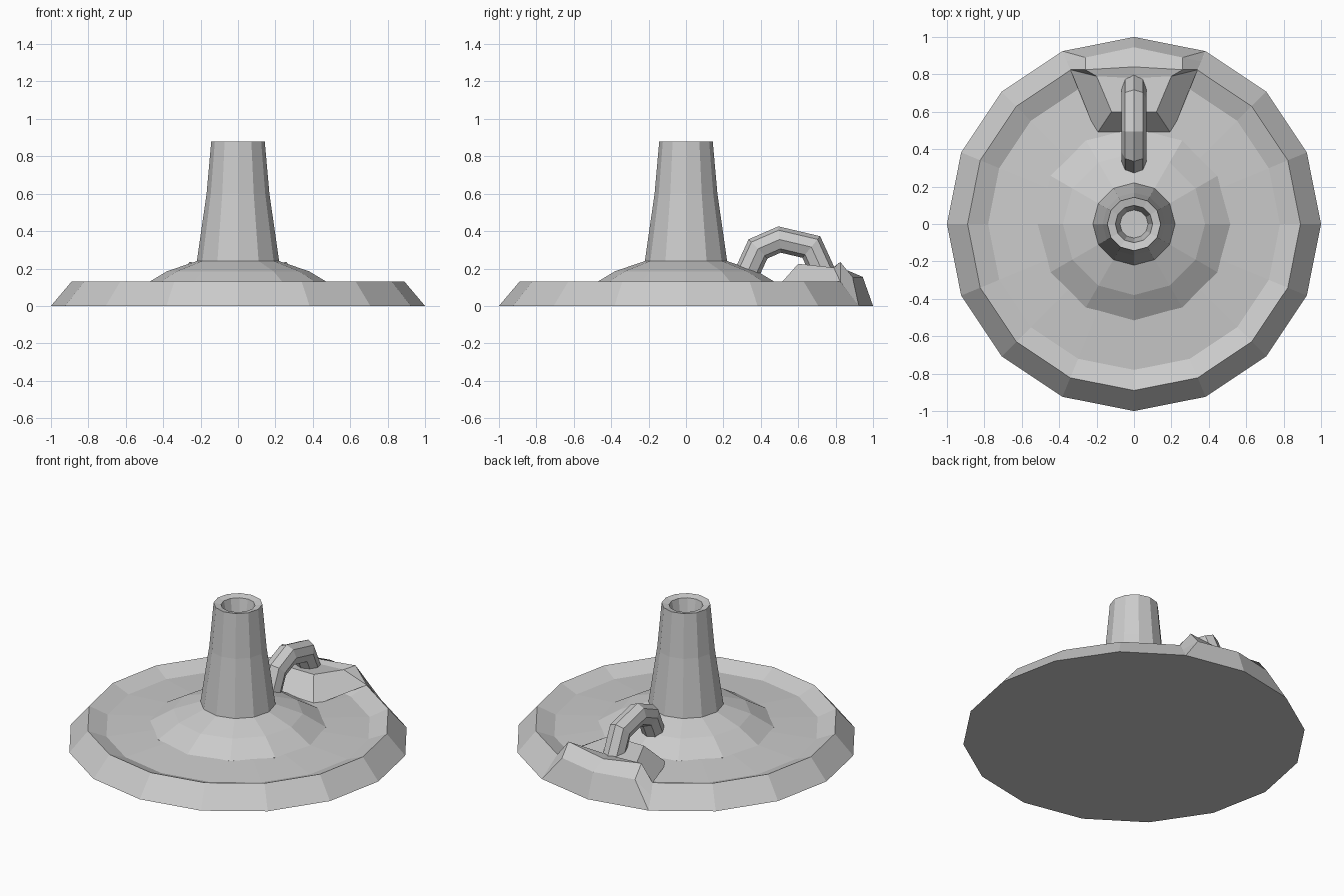
import bpy, bmesh
from math import sin, cos, pi, radians
from mathutils import Vector

cube = bpy.data.objects.get("Cube")
if cube:
    bpy.data.objects.remove(cube, do_unlink=True)

grey = bpy.data.materials.new("plain grey")
grey.use_nodes = True
GREY = (0.6, 0.6, 0.6, 1)
grey.diffuse_color = GREY
grey.node_tree.nodes["Principled BSDF"].inputs["Base Color"].default_value = GREY


def finish(name, bm):
    bmesh.ops.remove_doubles(bm, verts=bm.verts, dist=0.0005)
    bmesh.ops.recalc_face_normals(bm, faces=bm.faces)
    mesh = bpy.data.meshes.new(name)
    bm.to_mesh(mesh)
    bm.free()
    mesh.materials.append(grey)
    obj = bpy.data.objects.new(name, mesh)
    bpy.context.collection.objects.link(obj)
    return obj


def skin(bm, rings, closed=True):
    """Join neighbouring rings of points with quads."""
    rows = [[bm.verts.new(p) for p in ring] for ring in rings]
    for a, b in zip(rows, rows[1:]):
        n = len(a)
        for i in range(n if closed else n - 1):
            j = (i + 1) % n
            bm.faces.new((a[i], a[j], b[j], b[i]))
    return rows


def lathe(name, profile, sides):
    bm = bmesh.new()
    rows = skin(bm, [[(r * cos(2 * pi * i / sides), r * sin(2 * pi * i / sides), z)
                      for i in range(sides)] for r, z in profile])
    bm.faces.new(rows[0])
    bm.faces.new(rows[-1])
    return finish(name, bm)


# Dished base plate
lathe("base_plate", [(1, 0), (0.89, 0.13), (0.78, 0.085), (0.5, 0.105)], 16)

# Domed foot and tapered, hollow stem
lathe("domed_foot", [(0.515, 0.08), (0.515, 0.104), (0.38, 0.185), (0.22, 0.24)], 12)
lathe("stem", [(0.22, 0.23), (0.22, 0.24), (0.168, 0.6), (0.143, 0.88),
               (0.1, 0.87), (0.075, 0.74)], 12)

# Arched handle: an eight-sided tube along a path in the middle plane
path = [Vector((0, y, z)) for y, z in
        [(0.30, 0.12), (0.385, 0.305), (0.50, 0.355), (0.67, 0.315), (0.75, 0.14)]]
side = Vector((1, 0, 0))
rings = []
for k, p in enumerate(path):
    before = (p - path[max(k - 1, 0)]).normalized()
    after = (path[min(k + 1, len(path) - 1)] - p).normalized()
    along = (before + after).normalized()
    up = along.cross(side) / max(0.6, along.dot(after if k == 0 else before))
    rings.append([p + 0.067 * (side * cos(a) + up * sin(a))
                  for a in [2 * pi * i / 8 for i in range(8)]])
bm = bmesh.new()
ends = skin(bm, rings)
bm.faces.new(ends[0])
bm.faces.new(ends[-1])
finish("handle", bm)

# Handle mount on the back rim: half sections from front to back, mirrored
half = [
    [(0, 0.48, 0.09), (0.1, 0.48, 0.09), (0.2, 0.48, 0.09)],
    [(0, 0.60, 0.225), (0.12, 0.60, 0.225), (0.2, 0.48, 0.09)],
    [(0, 0.78, 0.2), (0.2, 0.79, 0.205), (0.34, 0.825, 0.13)],
    [(0, 0.84, 0.2), (0.26, 0.825, 0.235), (0.34, 0.825, 0.13)],
    [(0, 0.945, 0.155), (0.26, 0.89, 0.155), (0.36, 0.87, 0.07)],
    [(0, 1, 0), (0.38, 0.924, 0), (0.38, 0.924, 0)],
]
bm = bmesh.new()
skin(bm, half, closed=False)
bmesh.ops.remove_doubles(bm, verts=bm.verts, dist=0.0005)
geom = bm.verts[:] + bm.edges[:] + bm.faces[:]
bmesh.ops.mirror(bm, geom=geom, axis='X', merge_dist=0.001)
finish("handle_mount", bm)
